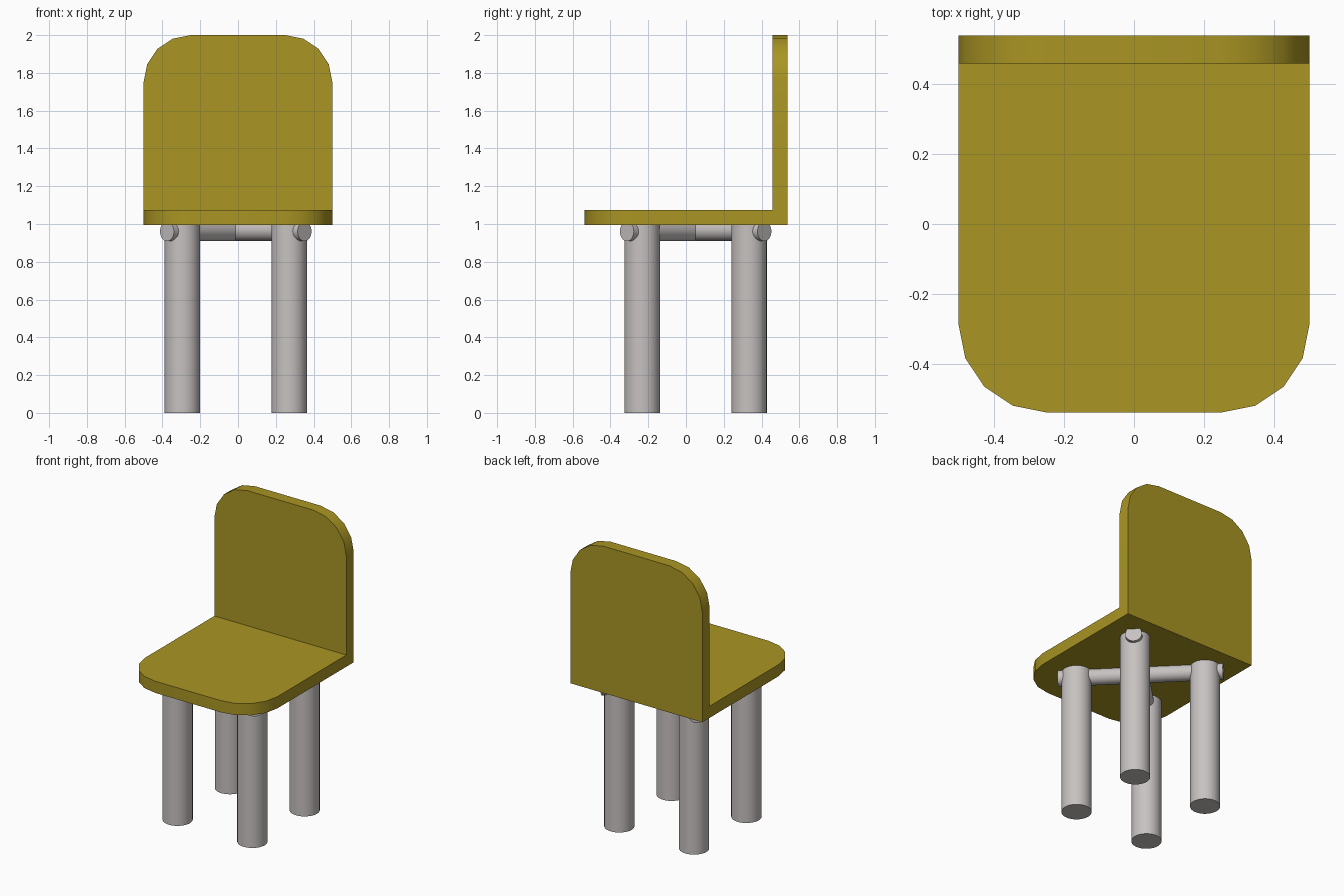
import bpy, bmesh, math
from mathutils import Matrix, Vector

if "Cube" in bpy.data.objects:
    bpy.data.objects.remove(bpy.data.objects["Cube"])


def material(name, rgb):
    m = bpy.data.materials.new(name)
    m.diffuse_color = (*rgb, 1)
    m.use_nodes = True
    m.node_tree.nodes["Principled BSDF"].inputs["Base Color"].default_value = m.diffuse_color
    return m


MUSTARD = material("mustard yellow", (0.40, 0.30, 0.017))
GREY = material("light grey", (0.57, 0.54, 0.53))


def finish(bm, name, mat):
    bmesh.ops.recalc_face_normals(bm, faces=bm.faces[:])
    mesh = bpy.data.meshes.new(name)
    bm.to_mesh(mesh)
    bm.free()
    mesh.materials.append(mat)
    mesh.shade_smooth()
    mesh.set_sharp_from_angle(angle=math.radians(30))
    obj = bpy.data.objects.new(name, mesh)
    bpy.context.collection.objects.link(obj)
    return obj


def panel(name, length, depth, place, radius=0.25, half=0.5, steps=4):
    """Panel with a straight edge at v=0 and two rounded corners at v=length."""
    pts = [(-half, 0), (half, 0)]
    for cx, start in ((half - radius, 0), (radius - half, 90)):
        for i in range(steps + 1):
            a = math.radians(start + 90 * i / steps)
            pts.append((cx + radius * math.cos(a),
                        length - radius + radius * math.sin(a)))
    bm = bmesh.new()
    face = bm.faces.new([bm.verts.new(place(u, v, 0)) for u, v in pts])
    ext = bmesh.ops.extrude_face_region(bm, geom=[face])
    shift = Vector(place(0, 0, depth)) - Vector(place(0, 0, 0))
    verts = [g for g in ext["geom"] if isinstance(g, bmesh.types.BMVert)]
    bmesh.ops.translate(bm, verts=verts, vec=shift)
    return finish(bm, name, MUSTARD)


def rod(name, radius, length, matrix):
    bm = bmesh.new()
    bmesh.ops.create_cone(bm, cap_ends=True, segments=32, radius1=radius,
                          radius2=radius, depth=length, matrix=matrix)
    return finish(bm, name, GREY)


# Seat (rounded at the front) and backrest (rounded at the top)
panel("seat", 0.995, 0.08, lambda u, v, w: (u, 0.458 - v, 0.995 + w))
panel("backrest", 1.005, 0.08, lambda u, v, w: (u, 0.458 + w, 0.995 + v))

# Four legs around the centre of the frame
CX, CY, OFF = -0.012, 0.051, 0.283
for sx, side in ((-1, "left"), (1, "right")):
    for sy, end in ((-1, "front"), (1, "back")):
        rod(f"{end}_{side}_leg", 0.094, 0.995, Matrix.Translation(
            (CX + sx * OFF, CY + sy * OFF, 0.4975)))

# Two diagonal crossbars under the seat
for angle, name in ((45, "crossbar_a"), (-45, "crossbar_b")):
    rod(name, 0.052, 1.03, Matrix.Translation((CX, CY, 0.961))
        @ Matrix.Rotation(math.radians(angle), 4, "Z")
        @ Matrix.Rotation(math.radians(90), 4, "Y"))
